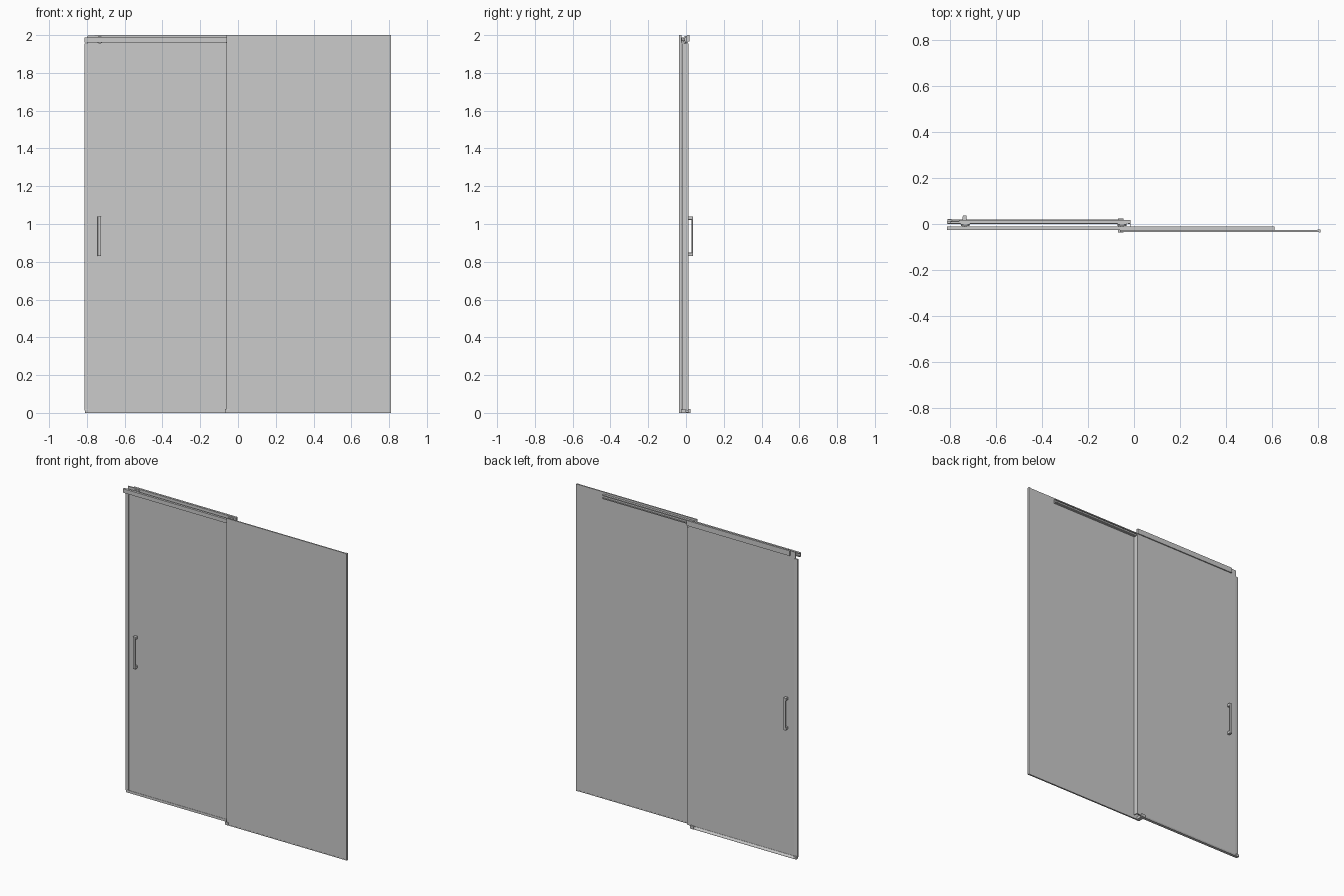
import bpy, bmesh, math
from mathutils import Vector

if "Cube" in bpy.data.objects:
    bpy.data.objects.remove(bpy.data.objects["Cube"])


def finish(name, bm, bevel=0.0, smooth=False):
    bmesh.ops.recalc_face_normals(bm, faces=bm.faces)
    me = bpy.data.meshes.new(name)
    bm.to_mesh(me)
    bm.free()
    ob = bpy.data.objects.new(name, me)
    bpy.context.collection.objects.link(ob)
    if bevel:
        mod = ob.modifiers.new("bevel", "BEVEL")
        mod.width, mod.segments = bevel, 2
    if smooth:
        bpy.context.view_layer.objects.active = ob
        ob.select_set(True)
        bpy.ops.object.shade_smooth_by_angle()
        ob.select_set(False)
    return ob


def box(name, x, y, z, bevel=0.0):
    bm = bmesh.new()
    bmesh.ops.create_cube(bm, size=1)
    for v in bm.verts:
        v.co = Vector([(a + b) / 2 + c * (b - a) for (a, b), c in zip((x, y, z), v.co)])
    return finish(name, bm, bevel)


def extrude(name, pts, axis, a, b):
    """Extrude a closed section: (y, z) points along x, or (x, y) points along z."""
    bm = bmesh.new()
    place = (lambda p: (a, p[0], p[1])) if axis == 0 else (lambda p: (p[0], p[1], a))
    face = bm.faces.new([bm.verts.new(place(p)) for p in pts])
    res = bmesh.ops.extrude_face_region(bm, geom=[face])
    move = Vector((b - a, 0, 0)) if axis == 0 else Vector((0, 0, b - a))
    bmesh.ops.translate(bm, vec=move,
                        verts=[g for g in res["geom"] if isinstance(g, bmesh.types.BMVert)])
    return finish(name, bm)


def disc(name, x, z, r, y0, y1, sides=32):
    bm = bmesh.new()
    bmesh.ops.create_cone(bm, cap_ends=True, segments=sides, radius1=r, radius2=r, depth=y1 - y0)
    for v in bm.verts:
        v.co = Vector((x + v.co.x, (y0 + y1) / 2 + v.co.z, z + v.co.y))
    return finish(name, bm, smooth=True)


# Fixed glass panel with its wall edge and bottom strip
box("fixed_glass", (-0.06, 0.805), (-0.034, -0.026), (0.004, 2.0))
extrude("fixed_wall_channel", [(0.81, -0.037), (0.81, -0.023), (0.796, -0.023), (0.796, -0.026),
        (0.805, -0.026), (0.805, -0.034), (0.803, -0.034), (0.803, -0.037)], 2, 0, 2)
box("fixed_bottom_strip", (-0.06, 0.803), (-0.035, -0.025), (0, 0.005))

# Sliding glass panel and its edge seals
box("sliding_glass", (-0.797, -0.018), (0.003, 0.011), (0.013, 1.998))
extrude("wall_side_seal", [(-0.812, 0.003), (-0.79, 0.001), (-0.79, 0.003), (-0.797, 0.003),
        (-0.797, 0.011), (-0.79, 0.011), (-0.79, 0.013), (-0.812, 0.011)], 2, 0.013, 1.955)
extrude("overlap_seal", [(-0.015, 0.013), (-0.026, 0.013), (-0.026, 0.011), (-0.018, 0.011),
        (-0.018, 0.003), (-0.026, 0.003), (-0.026, 0.001), (-0.018, 0.001),
        (-0.018, -0.02), (-0.015, -0.02)], 2, 0.016, 1.955)

# Top rail: channel open to the back, carrying the rollers
extrude("top_rail", [(-0.025, 1.962), (-0.010, 1.962), (-0.010, 1.969), (-0.013, 1.969),
        (-0.013, 1.966), (-0.021, 1.966), (-0.021, 1.984), (-0.013, 1.984),
        (-0.013, 1.981), (-0.010, 1.981), (-0.010, 1.988), (-0.025, 1.988)], 0, -0.812, 0.61)

# Door header: inverted channel on the sliding panel
extrude("door_header", [(0.011, 1.966), (0.018, 1.966), (0.018, 2.0), (0.005, 2.0),
        (0.005, 1.998), (0.011, 1.998)], 0, -0.76, -0.016)

# Roller carriages
for side, x in (("left", -0.732), ("right", -0.052)):
    disc(side + "_roller", x, 1.975, 0.019, -0.009, -0.002)
    disc(side + "_roller_axle", x, 1.975, 0.006, -0.02, 0.005, 16)
    box(side + "_carriage", (x - 0.02, x + 0.02), (-0.002, 0.003), (1.957, 1.993), 0.001)

# Bottom sweep and floor guide
extrude("bottom_sweep", [(0.001, 0.0), (0.020, 0.0), (0.020, 0.005), (0.013, 0.016),
        (0.001, 0.016)], 0, -0.797, -0.065)
box("sweep_end_cap", (-0.81, -0.79), (0.0, 0.021), (0, 0.018), 0.002)
box("guide_base", (-0.070, -0.045), (-0.037, 0.023), (0, 0.006), 0.001)
for name, y in (("front", (-0.037, -0.034)), ("middle", (-0.026, 0.001)), ("rear", (0.013, 0.023))):
    box("guide_" + name + "_block", (-0.070, -0.045), y, (0.004, 0.02), 0.001)

# Pull handles on both sides of the sliding panel
for side, base, s in (("rear", 0.011, 1), ("front", 0.003, -1)):
    reach = 0.026 if s > 0 else 0.025
    tip = base + s * reach
    bar = sorted((tip, tip - s * 0.007))
    box(side + "_handle_bar", (-0.743, -0.727), bar, (0.83, 1.04), 0.002)
    for end, z in (("lower", (0.83, 0.848)), ("upper", (1.022, 1.04))):
        box(f"{side}_handle_{end}_post", (-0.744, -0.726), sorted((base, tip - s * 0.003)), z, 0.002)
